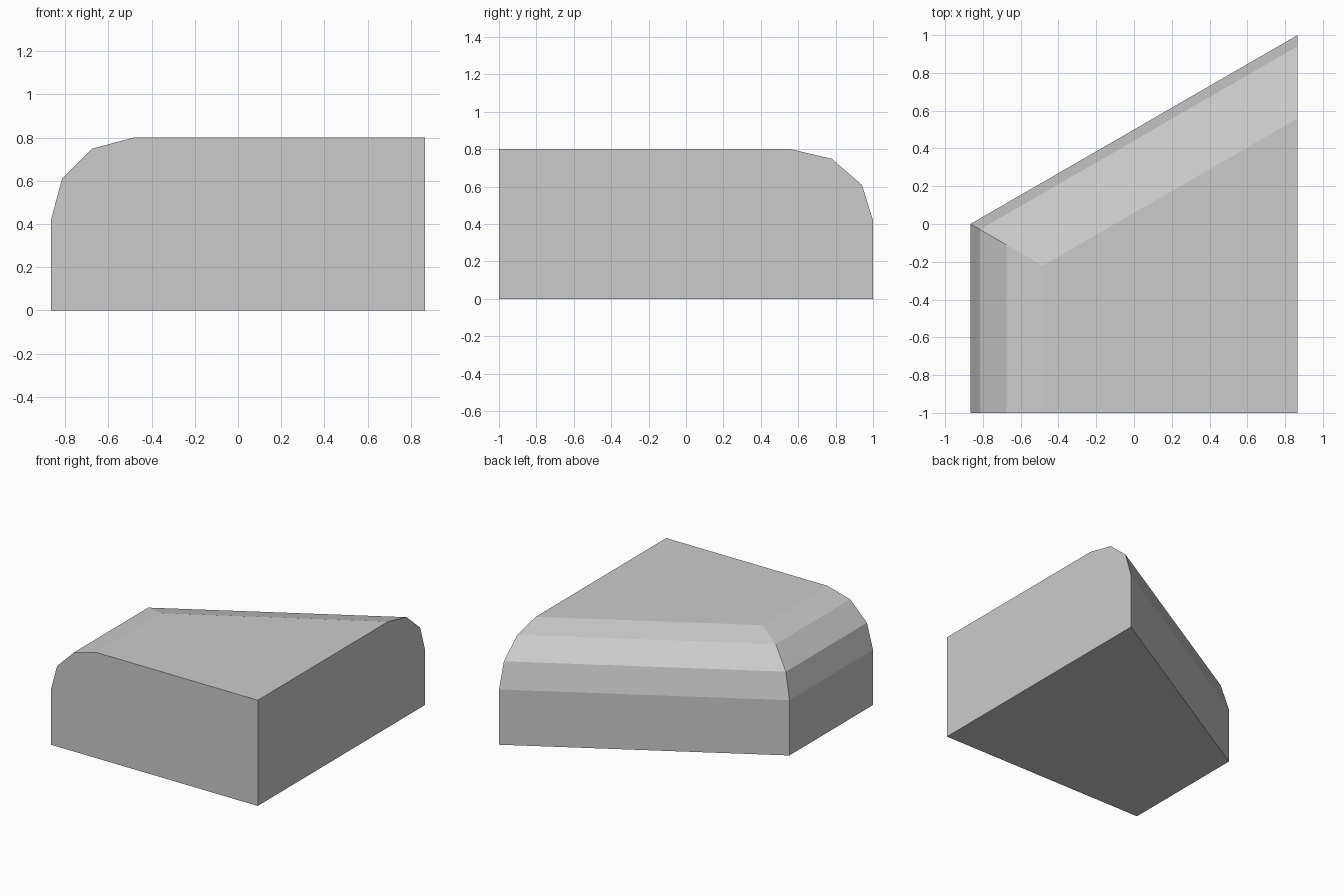
import bpy, bmesh, math

cube = bpy.data.objects.get("Cube")
if cube:
    bpy.data.objects.remove(cube, do_unlink=True)

HALF_W = math.sqrt(3) / 2   # half width in x
HEIGHT = 0.8
RADIUS = 0.382              # rounding of the left and back top edges
STEPS = 3
SLOPE = math.tan(math.radians(30))

# Plain grey material
grey = bpy.data.materials.new("light grey")
grey.use_nodes = True
colour = (0.6, 0.6, 0.6, 1)
grey.diffuse_color = colour
grey.node_tree.nodes["Principled BSDF"].inputs["Base Color"].default_value = colour


def outline(inset, z):
    """Footprint with the right side and the slanted back moved inwards."""
    back = -inset / math.cos(math.radians(30))
    x = -HALF_W + inset
    return [(x, -1, z), (HALF_W, -1, z),
            (HALF_W, 1 + back, z),
            (x, SLOPE * (x + HALF_W) + back, z)]


# Stacked outlines: the base, then the rounded shoulder
levels = [(0, 0)]
for i in range(STEPS + 1):
    a = math.pi / 2 * i / STEPS
    levels.append((RADIUS * (1 - math.cos(a)),
                   HEIGHT - RADIUS + RADIUS * math.sin(a)))

bm = bmesh.new()
rings = [[bm.verts.new(p) for p in outline(d, z)] for d, z in levels]

# Slanted back and right side, with one facet per level
for low, high in zip(rings, rings[1:]):
    for a, b in ((2, 3), (3, 0)):
        bm.faces.new((low[a], low[b], high[b], high[a]))

# Top, bottom, and the two flat end walls
bm.faces.new(rings[-1])
bm.faces.new(rings[0][::-1])
bm.faces.new([r[0] for r in rings] + [r[1] for r in rings[:0:-1]] + [rings[0][1]])
bm.faces.new([r[2] for r in rings] + [r[1] for r in rings[:0:-1]] + [rings[0][1]])

# The end walls are flat, so the straight corner needs only its two ends
spare = [r[1] for r in rings[1:-1]]
bmesh.ops.dissolve_verts(bm, verts=spare)
bmesh.ops.recalc_face_normals(bm, faces=bm.faces)

mesh = bpy.data.meshes.new("rounded_wedge_block")
bm.to_mesh(mesh)
bm.free()
mesh.materials.append(grey)
block = bpy.data.objects.new("rounded_wedge_block", mesh)
bpy.context.collection.objects.link(block)
